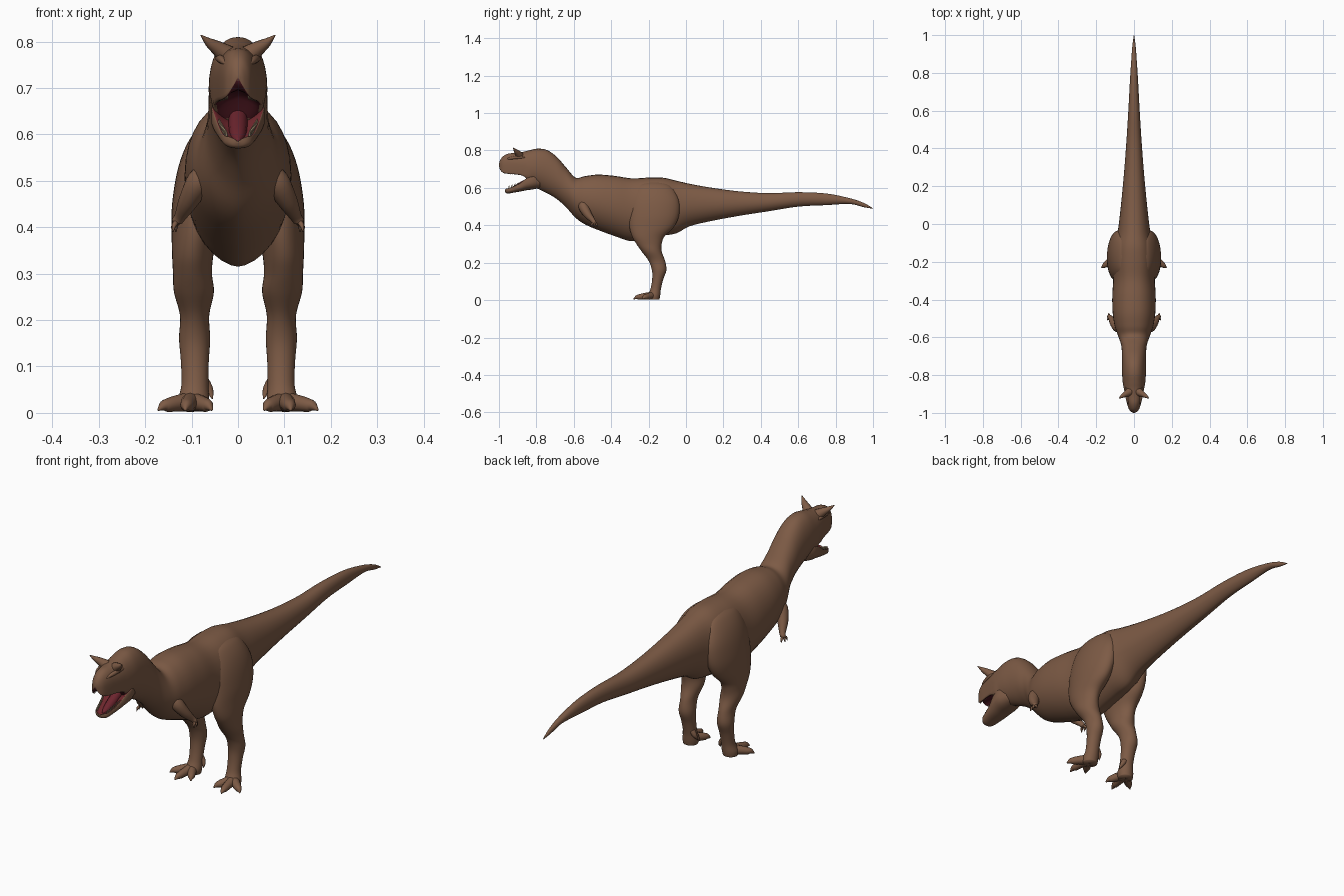
import bpy, bmesh, math
from mathutils import Vector

old = bpy.data.objects.get("Cube")
if old:
    bpy.data.objects.remove(old, do_unlink=True)


def material(name, r, g, b):
    m = bpy.data.materials.new(name)
    m.use_nodes = True
    m.diffuse_color = (r, g, b, 1)
    bsdf = m.node_tree.nodes["Principled BSDF"]
    bsdf.inputs["Base Color"].default_value = (r, g, b, 1)
    bsdf.inputs["Roughness"].default_value = 0.8
    return m


SKIN = material("brown skin", 0.205, 0.104, 0.06)
MOUTH = material("dark red mouth", 0.075, 0.009, 0.015)
GUM = material("red gum", 0.17, 0.022, 0.028)
TONGUE = material("tongue red", 0.15, 0.018, 0.027)
TOOTH = material("tooth ivory", 0.45, 0.33, 0.2)


def smooth_rows(rows, steps):
    """Catmull-Rom interpolation of rows of numbers."""
    out = []
    for i in range(len(rows) - 1):
        p0, p1 = rows[max(i - 1, 0)], rows[i]
        p2, p3 = rows[i + 1], rows[min(i + 2, len(rows) - 1)]
        for k in range(steps):
            t = k / steps
            out.append([b + 0.5 * t * (c - a + t * (2*a - 5*b + 4*c - d + t * (3*(b - c) + d - a)))
                        for a, b, c, d in zip(p0, p1, p2, p3)])
    return out + [list(rows[-1])]


def build(name, tubes, mats, mirror=False, paint=None):
    """Skin lists of rings into one smooth object."""
    bm = bmesh.new()
    for rings in tubes:
        loops = [[bm.verts.new(p) for p in ring] for ring in rings]
        n = len(loops[0])
        for lo, hi in zip(loops, loops[1:]):
            for j in range(n):
                bm.faces.new((lo[j], lo[(j + 1) % n], hi[(j + 1) % n], hi[j]))
        bm.faces.new(loops[0][::-1])
        bm.faces.new(loops[-1])
    bmesh.ops.recalc_face_normals(bm, faces=bm.faces)
    bm.normal_update()
    if paint:
        for f in bm.faces:
            f.material_index = int(paint(f.calc_center_median(), f.normal))
    mesh = bpy.data.meshes.new(name)
    bm.to_mesh(mesh)
    bm.free()
    for m in mats:
        mesh.materials.append(m)
    mesh.shade_smooth()
    ob = bpy.data.objects.new(name, mesh)
    bpy.context.collection.objects.link(ob)
    if mirror:
        ob.modifiers.new("Mirror", 'MIRROR').use_mirror_merge = False


def power(value, p):
    return math.copysign(abs(value) ** p, value)


def sections(rows, place, shape=lambda s, v: (1, 1, 0), steps=5, n=32):
    """Rings from rows of (station, a0, a1, b0, b1); shape gives roundness in a and b, and a hollow."""
    rings = []
    for s, a0, a1, b0, b1 in smooth_rows(rows, steps):
        ring = []
        for j in range(n):
            c, v = math.cos(math.tau * j / n), math.sin(math.tau * j / n)
            p, q, hollow = shape(s, v)
            side = power(c, p)
            rise = power(v, q) * (1 - hollow * (1 - abs(c)))
            ring.append(place((a0 + a1 + (a1 - a0) * side) / 2, (b0 + b1 + (b1 - b0) * rise) / 2, s))
        rings.append(ring)
    return rings


def tube(points, steps=4, n=12):
    """Rings along a path of (x, y, z, radius)."""
    pts = smooth_rows(points, steps)
    rings = []
    for i, p in enumerate(pts):
        d = Vector(pts[min(i + 1, len(pts) - 1)][:3]) - Vector(pts[max(i - 1, 0)][:3])
        q = d.to_track_quat('Z', 'Y')
        rings.append([Vector(p[:3]) + q @ Vector((math.cos(math.tau * j / n), math.sin(math.tau * j / n), 0)) * p[3]
                      for j in range(n)])
    return rings


def along_y(a, b, s):
    return Vector((a, s, b))


def along_z(a, b, s):
    return Vector((a, b, s))


def symmetric(rows):
    return [(y, -w, w, lo, hi) for y, w, lo, hi in rows]


# Body: tail, trunk, neck and upper head in one skin (y, half width, bottom, top)
body_rows = [
    (1.0, .001, .489, .491), (.95, .008, .497, .52), (.875, .014, .514, .545), (.75, .022, .508, .57),
    (.6, .03, .5, .577), (.44, .04, .475, .572), (.28, .052, .45, .582), (.13, .066, .422, .602),
    (.02, .078, .395, .622), (-.05, .088, .358, .638), (-.12, .104, .345, .654), (-.2, .112, .33, .655),
    (-.29, .11, .315, .651), (-.38, .115, .342, .664), (-.47, .113, .375, .671), (-.54, .102, .405, .663),
    (-.59, .085, .44, .655), (-.64, .068, .495, .708), (-.69, .064, .54, .765), (-.74, .063, .57, .801),
    (-.79, .063, .594, .81), (-.835, .06, .61, .802), (-.87, .054, .647, .793), (-.91, .046, .658, .787),
    (-.95, .037, .662, .783), (-.98, .027, .672, .767), (-.995, .014, .695, .745), (-1.0, .003, .718, .727)]


def body_shape(y, v):
    """Rounded back, keeled belly, and hanging lips round a hollow palate."""
    if v > 0:
        return .88, 1, 0
    f = min(max((-.82 - y) / .05, 0), 1)
    return 1.2 - .7 * f, 1 - .75 * f, .55 * f


def palate(c, n):
    roof = n.z < -.3 and n.x * c.x < .0005
    throat = n.y < -.5 and abs(c.x) < .042 and c.y > -.9
    return c.y < -.84 and c.z < .72 and (roof or throat)


build("body", [sections(symmetric(body_rows), along_y, body_shape)], [SKIN, MOUTH], paint=palate)

# Lower jaw with lips round a red trough
jaw_rows = [(-.78, .045, .6, .67), (-.82, .057, .592, .672), (-.855, .055, .587, .66), (-.885, .047, .581, .634),
            (-.92, .039, .575, .613), (-.95, .031, .57, .602), (-.963, .02, .573, .599), (-.968, .004, .582, .589)]
build("lower_jaw", [sections(symmetric(jaw_rows), along_y, lambda y, v: (.5, .25, 1.1) if v > 0 else (.8, 1, 0))],
      [SKIN, GUM], paint=lambda c, n: c.y < -.83 and c.y > -.962 and n.z > .2 and n.x * c.x < .0005)
build("tongue", [tube([(0, -.83, .64, .02), (0, -.88, .612, .02), (0, -.92, .593, .015), (0, -.945, .587, .004)])],
      [TONGUE])

# Teeth in rows just inside the lips
teeth = []
for i in range(9):
    f = i / 8
    for x, y, z, dz in ((.046 - .023 * f, -.885 - .088 * f, .685 + .006 * f, -.016),
                        (.041 - .016 * f, -.885 - .065 * f, .618 - .025 * f, .016)):
        teeth.append(tube([(x, y, z, .004), (x, y, z + dz, .0008)], 1, 6))
build("teeth", teeth, [TOOTH], mirror=True)

# Horns and brows
build("horn", [tube([(.022, -.888, .77, .023), (.044, -.9, .786, .016), (.062, -.911, .798, .01),
                     (.08, -.924, .814, .001)])], [SKIN], mirror=True)
build("brow", [tube([(.042, -.86, .762, .004), (.041, -.89, .764, .008), (.034, -.93, .76, .008),
                     (.026, -.96, .752, .003)])], [SKIN], mirror=True)

# Leg from hip to ankle (z, inner x, outer x, front y, back y)
leg_rows = [(.635, .04, .055, -.2, -.15), (.615, .03, .085, -.258, -.09), (.575, .02, .112, -.284, -.055),
            (.52, .025, .131, -.298, -.035), (.45, .03, .142, -.304, -.038), (.39, .042, .143, -.302, -.065),
            (.34, .053, .142, -.288, -.115), (.3, .056, .14, -.265, -.13), (.26, .052, .138, -.237, -.13),
            (.21, .062, .125, -.2, -.112), (.16, .06, .127, -.182, -.105), (.11, .063, .123, -.181, -.122),
            (.06, .064, .122, -.19, -.134), (.025, .062, .13, -.205, -.138), (.004, .066, .128, -.2, -.142)]
build("leg", [sections(leg_rows, along_z)], [SKIN], mirror=True)

# Toes with tapering claws, and a spur on the inner side
toes = []
for tx, ty in ((.172, -.232), (.114, -.28), (.056, -.25)):
    root = Vector((.1, -.175, .024))
    path = [(*root, .022)]
    for f, z, r in ((.4, .021, .018), (.7, .017, .015), (.84, .015, .011), (1, .006, .002)):
        path.append((root.x + (tx - root.x) * f, root.y + (ty - root.y) * f, z, r))
    toes.append(tube(path))
toes.append(tube([(.075, -.15, .07, .012), (.062, -.152, .05, .009), (.055, -.162, .03, .001)]))
build("toes", toes, [SKIN], mirror=True)

# Tiny arms with short fingers
arm = [tube([(.06, -.55, .535, .018), (.083, -.548, .5, .027), (.106, -.525, .458, .022),
             (.124, -.497, .424, .013), (.132, -.49, .412, .011), (.134, -.49, .405, .004)])]
for dx, dy in ((.008, -.018), (.01, 0), (.002, .016)):
    arm.append(tube([(.131, -.49, .414, .006), (.132 + dx * .7, -.49 + dy * .8, .404, .005),
                     (.132 + dx, -.49 + dy, .39, .001)], 3, 8))
build("arm", arm, [SKIN], mirror=True)
